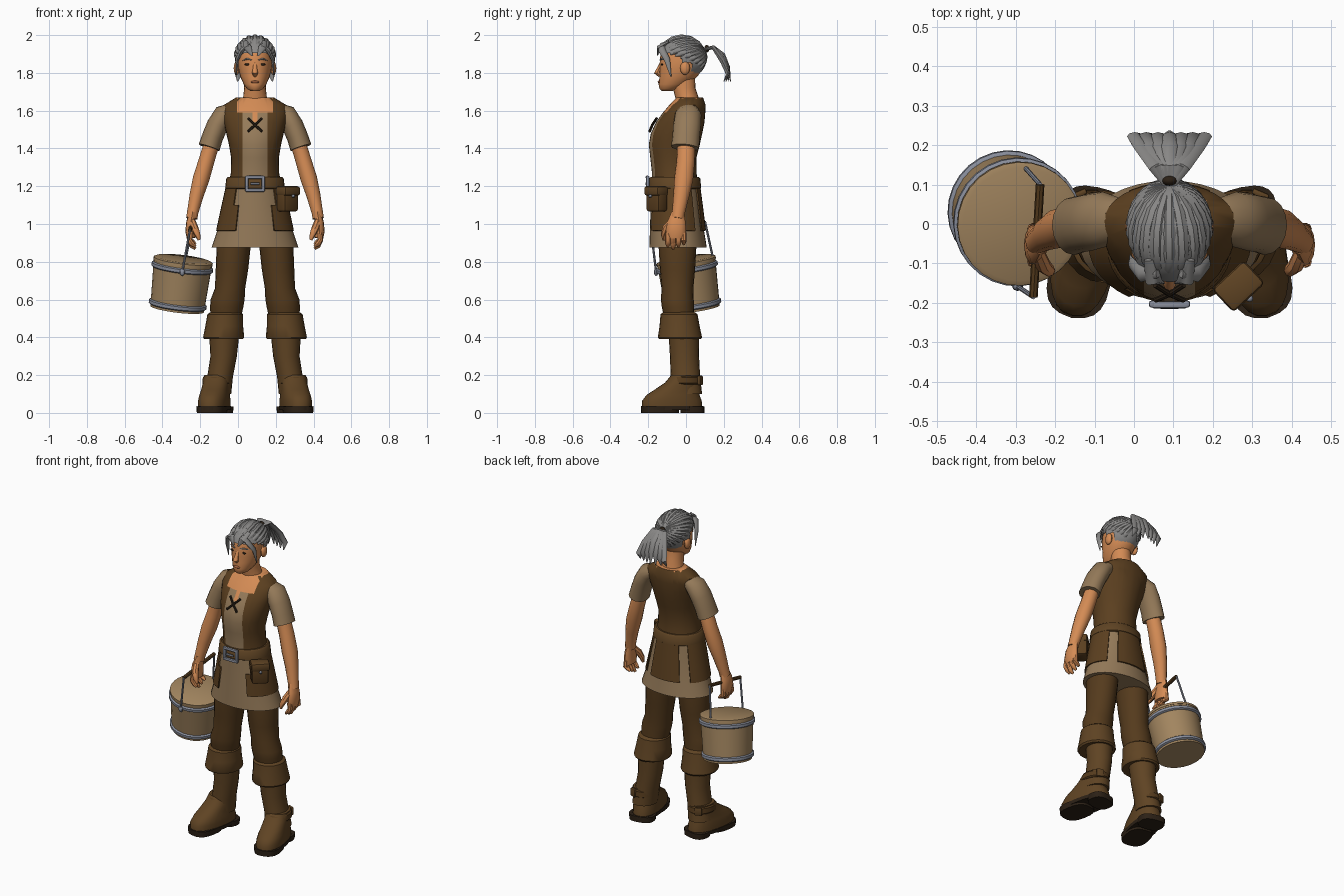
import bpy, bmesh, math
from mathutils import Vector, Matrix

if "Cube" in bpy.data.objects:
    bpy.data.objects.remove(bpy.data.objects["Cube"], do_unlink=True)

BODY = Matrix.Translation((0.09, 0, 0))  # the figure stands off centre, the bucket balances it
WORLD = Matrix.Identity(4)


def material(name, *rgb):
    mat = bpy.data.materials.new(name)
    mat.use_nodes = True
    mat.diffuse_color = (*rgb, 1)
    mat.node_tree.nodes["Principled BSDF"].inputs["Base Color"].default_value = (*rgb, 1)
    return mat


vest_brown = material("vest_brown", .105, .05, .014)
trouser_brown = material("trouser_brown", .09, .043, .012)
boot_brown = material("boot_brown", .115, .057, .017)
tan_cloth = material("tan_cloth", .3, .195, .1)
wood = material("pale_wood", .36, .235, .115)
skin = material("skin", .66, .26, .09)
lip = material("lip", .42, .14, .06)
hair_grey = material("hair_grey", .25, .245, .24)
metal = material("metal", .25, .27, .33)
dark = material("dark_leather", .025, .015, .008)


def make(name, bm, mats, xf=BODY):
    """Turn a bmesh into a smooth object that keeps its hard edges."""
    bm.transform(xf)
    bmesh.ops.recalc_face_normals(bm, faces=bm.faces)
    for f in bm.faces:
        f.smooth = True
    for e in bm.edges:
        e.smooth = len(e.link_faces) == 2 and e.calc_face_angle(0) < 0.75
    mesh = bpy.data.meshes.new(name)
    bm.to_mesh(mesh)
    bm.free()
    for m in mats if isinstance(mats, list) else [mats]:
        mesh.materials.append(m)
    obj = bpy.data.objects.new(name, mesh)
    bpy.context.collection.objects.link(obj)
    return obj


def bridge(rows):
    bm = bmesh.new()
    rows = [[bm.verts.new(p) for p in row] for row in rows]
    for a, b in zip(rows, rows[1:]):
        for i in range(len(a)):
            bm.faces.new((a[i - 1], a[i], b[i], b[i - 1]))
    bm.faces.new(rows[0])
    bm.faces.new(rows[-1])
    return bm


def loft(rings, n=20, power=1.0):
    """Stack of level ovals, each given as x, y, z, x radius, y radius."""
    def bulge(v):
        return math.copysign(abs(v) ** power, v)
    turns = [math.tau * i / n for i in range(n)]
    return bridge([[(x + rx * bulge(math.cos(a)), y + ry * bulge(math.sin(a)), z) for a in turns]
                   for x, y, z, rx, ry in rings])


def tube(points, radii, axis=(0, 1, 0), flat=1.0, n=8):
    """Oval sweep along a path; flat scales the radius across the axis."""
    pts = [Vector(p) for p in points]
    rows = []
    for i, (p, r) in enumerate(zip(pts, radii)):
        t = (pts[min(i + 1, len(pts) - 1)] - pts[max(i - 1, 0)]).normalized()
        v = Vector(axis)
        v = (v - t * v.dot(t)).normalized()
        w = t.cross(v)
        rows.append([p + v * r * math.cos(a) + w * r * flat * math.sin(a)
                     for a in (math.tau * k / n for k in range(n))])
    return bridge(rows)


def ball(centre, size, n=12):
    bm = bmesh.new()
    xf = Matrix.LocRotScale(Vector(centre), None, Vector(size))
    bmesh.ops.create_uvsphere(bm, u_segments=n, v_segments=max(6, n // 2), radius=1, matrix=xf)
    return bm


def box(centre, size, turn=0.0, bevel=0.006):
    bm = bmesh.new()
    bmesh.ops.create_cube(bm, size=1, matrix=Matrix.Diagonal((*size, 1)))
    bmesh.ops.bevel(bm, geom=bm.edges[:], offset=bevel, segments=2, affect='EDGES', profile=0.5)
    bm.transform(Matrix.Translation(centre) @ Matrix.Rotation(turn, 4, 'Z'))
    return bm


# Vest with the shirt panel and open neckline as cut, coloured faces
bm = loft([(0, -.06, 1.21, .14, .122), (0, -.062, 1.27, .128, .118), (0, -.067, 1.35, .126, .122),
           (0, -.062, 1.42, .138, .135), (0, -.05, 1.48, .152, .136), (0, -.03, 1.54, .165, .128),
           (0, -.01, 1.59, .175, .112), (0, .008, 1.63, .165, .096), (0, .02, 1.67, .1, .07)], 32)
for cut in (-.095, -.065, -.012, .012, .065, .095):
    bmesh.ops.bisect_plane(bm, geom=bm.verts[:] + bm.edges[:] + bm.faces[:],
                           plane_co=(cut, 0, 0), plane_no=(1, 0, 0))
for f in bm.faces:
    c = f.calc_center_median()
    if c.y < -.03 and c.z > 1.595 and abs(c.x) < .095 or c.z > 1.665:
        f.material_index = 2
    elif c.y < -.03 and abs(c.x) < .065:
        f.material_index = 2 if abs(c.x) < .012 and c.z > 1.55 else 1
make("vest", bm, [vest_brown, tan_cloth, skin])
for s in (-1, 1):
    make("lace", tube([(-.036 * s, -.155, 1.56), (0, -.178, 1.525), (.036 * s, -.193, 1.49)],
                      [.007] * 3, (1, 0, 0)), dark)

# Skirt, flaps and belt
make("skirt", loft([(0, -.06, 1.22, .142, .125), (0, -.055, 1.1, .165, .132),
                    (0, -.05, 1.0, .188, .14), (0, -.042, .875, .23, .152)], 36), tan_cloth)
bm = loft([(0, -.06, 1.22, .15, .133), (0, -.055, 1.1, .177, .144), (0, -.05, .965, .206, .156)], 36)
gone = []
for f in bm.faces:
    c = f.calc_center_median()
    angle = math.degrees(abs(math.atan2(c.x, -(c.y + .055))))
    if len(f.verts) > 4 or angle < 40 or 120 < angle < 140:
        gone.append(f)
bmesh.ops.delete(bm, geom=gone, context='FACES')
flaps = make("skirt_flaps", bm, vest_brown)
flaps.modifiers.new("thickness", 'SOLIDIFY').thickness = .008
make("belt", loft([(0, -.06, 1.185, .15, .132), (0, -.06, 1.19, .158, .14),
                   (0, -.06, 1.24, .152, .136), (0, -.06, 1.25, .142, .126)], 32), boot_brown)
for s in (-1, 1):
    make("buckle_side", box((.043 * s, -.203, 1.213), (.018, .018, .085)), metal)
    make("buckle_bar", box((0, -.205, 1.213 + .034 * s), (.09, .018, .017)), metal)
make("buckle_pin", box((0, -.21, 1.213), (.05, .01, .012), 0, .003), metal)

# Belt pouch
make("pouch", box((.172, -.155, 1.13), (.1, .07, .13), .75, .014), vest_brown)
make("pouch_flap", box((.175, -.158, 1.175), (.11, .08, .05), .75, .012), boot_brown)
make("pouch_stud", ball((.203, -.189, 1.148), (.009, .009, .009), 8), metal)

# Neck, head and face
make("neck", loft([(0, .015, 1.6, .085, .06), (0, .008, 1.66, .064, .062),
                   (0, -.01, 1.72, .057, .06), (0, -.015, 1.8, .058, .062)]), skin)
make("head", loft([(0, -.1, 1.705, .025, .03), (0, -.088, 1.715, .042, .052), (0, -.065, 1.74, .06, .08),
                   (0, -.04, 1.78, .078, .1), (0, -.026, 1.82, .088, .114), (0, -.02, 1.88, .094, .118),
                   (0, -.017, 1.94, .082, .104), (0, -.015, 1.97, .055, .07)], 24), skin)
make("nose", tube([(0, -.125, 1.865), (0, -.142, 1.825), (0, -.153, 1.8), (0, -.137, 1.785)],
                  [.008, .011, .016, .01], (1, 0, 0)), skin)
make("lips", ball((0, -.142, 1.752), (.023, .008, .007)), lip)
for s in (-1, 1):
    make("eye", ball((.04 * s, -.127, 1.845), (.016, .005, .006)), dark)
    make("eyebrow", tube([(.018 * s, -.138, 1.868), (.042 * s, -.13, 1.875), (.066 * s, -.11, 1.866)],
                         [.003, .005, .002], (0, 0, 1)), hair_grey)
    make("ear", ball((.097 * s, -.005, 1.825), (.016, .026, .036)), skin)

# Hair cap, combed locks, fringe and ponytail
scalp, reach = Vector((0, -.02, 1.88)), Vector((.11, .135, .12))
bm = ball(scalp, reach * .97, 28)
gone = [f for f in bm.faces for c in [f.calc_center_median()]
        if c.z < 1.775 or c.y < -.03 and c.z < 1.91 or c.y < .03 and c.z < 1.85]
bmesh.ops.delete(bm, geom=gone, context='FACES')
make("hair_cap", bm, hair_grey)
root = Vector((0, .92, .4)).normalized()
count = 21
for k in range(count):
    t = 2 * k / (count - 1) - 1
    a, rise = 2.5 * t, .33 - .95 * t * t
    tip = Vector((math.sin(a) * math.cos(rise), -math.cos(a) * math.cos(rise), math.sin(rise)))
    path = [scalp + root.slerp(tip, i / 6) * reach * .88 for i in range(7)]
    make("hair_lock", tube(path, [.012, .015, .018, .019, .019, .017, .005], (.3, .2, 1)), hair_grey)
for s in (-1, 1):
    make("side_strand", tube([(.03 * s, -.125, 1.955), (.07 * s, -.128, 1.92), (.095 * s, -.1, 1.87),
                              (.1 * s, -.08, 1.78)], [.012, .02, .016, .003], (0, 1, 0), .6), hair_grey)
    make("fringe", tube([(.05 * s, -.09, 1.965), (.04 * s, -.145, 1.935), (.015 * s, -.15, 1.89)],
                        [.015, .022, .004], (1, 0, 0), .5), hair_grey)
for k in range(-3, 4):
    x, drop = .028 * k, .012 * abs(k)
    make("ponytail_lock", tube([(0, .095, 1.925), (x * .4, .145, 1.935), (x * .8, .195, 1.895 - drop),
                                (x * 1.05, .222, 1.83 - drop), (x * 1.1, .236 - drop, 1.755)],
                               [.012, .02, .024, .02, .003], (1, 0, 0), .55), hair_grey)
make("hair_tie", ball((0, .11, 1.928), (.02, .014, .02)), dark)

# Limbs, built once and mirrored
for s, side in ((1, "left"), (-1, "right")):
    xf = BODY @ Matrix.Diagonal((s, 1, 1, 1))
    make(side + "_sleeve", tube([(.12, .015, 1.605), (.165, .012, 1.58), (.2, .005, 1.52), (.225, 0, 1.46),
                                 (.243, -.005, 1.405)], [.05, .07, .073, .072, .074], flat=.78, n=16),
         tan_cloth, xf)
    make(side + "_arm", tube([(.205, 0, 1.48), (.24, 0, 1.39), (.258, -.002, 1.33), (.285, -.012, 1.24),
                              (.31, -.025, 1.15), (.33, -.04, 1.06), (.335, -.045, 1.03)],
                             [.045, .047, .048, .05, .042, .034, .034], flat=.9, n=14), skin, xf)
    make(side + "_palm", tube([(.33, -.043, 1.06), (.34, -.05, 1.01), (.342, -.053, .96), (.338, -.054, .925)],
                              [.034, .048, .054, .046], flat=.5, n=12), skin, xf)
    for k in range(4):
        y, low = -.096 + .028 * k, .868 + .012 * abs(k - 1)
        make(side + "_finger", tube([(.342, y, .955), (.346, y, .915), (.332, y, low + .015), (.315, y, low)],
                                    [.014, .015, .014, .007]), skin, xf)
    make(side + "_thumb", tube([(.335, -.07, 1.02), (.32, -.105, .98), (.305, -.118, .945), (.296, -.118, .915)],
                               [.018, .02, .016, .007]), skin, xf)

    # Trousers, cuffs and boots
    make(side + "_trouser", loft([(.09, -.045, 1.0, .083, .1), (.113, -.045, .88, .09, .1),
                                  (.122, -.045, .76, .086, .093), (.132, -.045, .66, .08, .084),
                                  (.145, -.046, .6, .09, .087), (.15, -.043, .56, .088, .085),
                                  (.155, -.035, .5, .08, .08)]), trouser_brown, xf)
    make(side + "_cuff", loft([(.155, -.037, .535, .078, .08), (.158, -.037, .522, .094, .098),
                               (.163, -.034, .46, .1, .106), (.166, -.032, .4, .109, .117),
                               (.166, -.032, .39, .102, .11)]), boot_brown, xf)
    make(side + "_boot_shaft", loft([(.163, -.012, .42, .08, .08), (.166, -.008, .3, .07, .077),
                                     (.185, -.003, .19, .068, .078), (.198, 0, .1, .072, .085)]), boot_brown, xf)
    foot = xf @ Matrix.Translation((.2, 0, 0)) @ Matrix.Rotation(.2, 4, 'Z')
    make(side + "_foot", loft([(0, -.075, .03, .078, .163), (0, -.076, .065, .079, .16),
                               (0, -.07, .095, .075, .142), (0, -.05, .125, .07, .115),
                               (0, -.022, .16, .069, .09), (0, -.003, .2, .066, .075)], 24, .85), boot_brown, foot)
    for part, y, length in (("heel", .035, .06), ("sole", -.14, .1)):
        make(side + "_" + part, loft([(0, y, 0, .076, length), (0, y, .035, .08, length)], 20, .75), dark, foot)
    make(side + "_welt", loft([(0, -.075, .014, .08, .167), (0, -.075, .036, .081, .168)], 24, .85), dark, foot)
    make(side + "_ankle_strap", loft([(0, -.008, .15, .07, .085), (0, -.008, .157, .077, .095),
                                      (0, -.004, .188, .075, .086), (0, -.004, .195, .066, .076)]),
         trouser_brown, foot)
    make(side + "_strap_buckle", box((.045, .068, .172), (.045, .016, .05), -.6), boot_brown, foot)

# Tilted bucket with lid, bands and handle
base, crown = Vector((-.322, .037, .55)), Vector((-.29, 0, .81))
tilt = Matrix.Translation(base) @ (crown - base).to_track_quat('Z', 'Y').to_matrix().to_4x4()


def disc(*profile):
    return loft([(0, 0, z, r, r) for z, r in profile], 28)


make("bucket", disc((0, .143), (.262, .156)), wood, tilt)
make("bucket_lid", disc((.25, .158), (.264, .158), (.27, .145)), wood, tilt)
for name, z, r in (("lower_band", .012, .146), ("upper_band", .212, .156)):
    make(name, disc((z, r), (z + .006, r + .008), (z + .022, r + .008), (z + .028, r)), metal, tilt)
front, back = Vector((-.255, -.185, .965)), Vector((-.238, .1, 1.015))
make("handle_grip", tube([front, back], [.011, .011], (1, 0, 0)), trouser_brown, WORLD)
for name, low, top in (("front", (-.295, -.158, .745), front), ("back", (-.278, .145, .81), back)):
    make(name + "_handle_wire", tube([low, top], [.006, .006], (1, 0, 0)), metal, WORLD)
    make(name + "_handle_lug", ball(low, (.014, .012, .02), 8), metal, WORLD)
